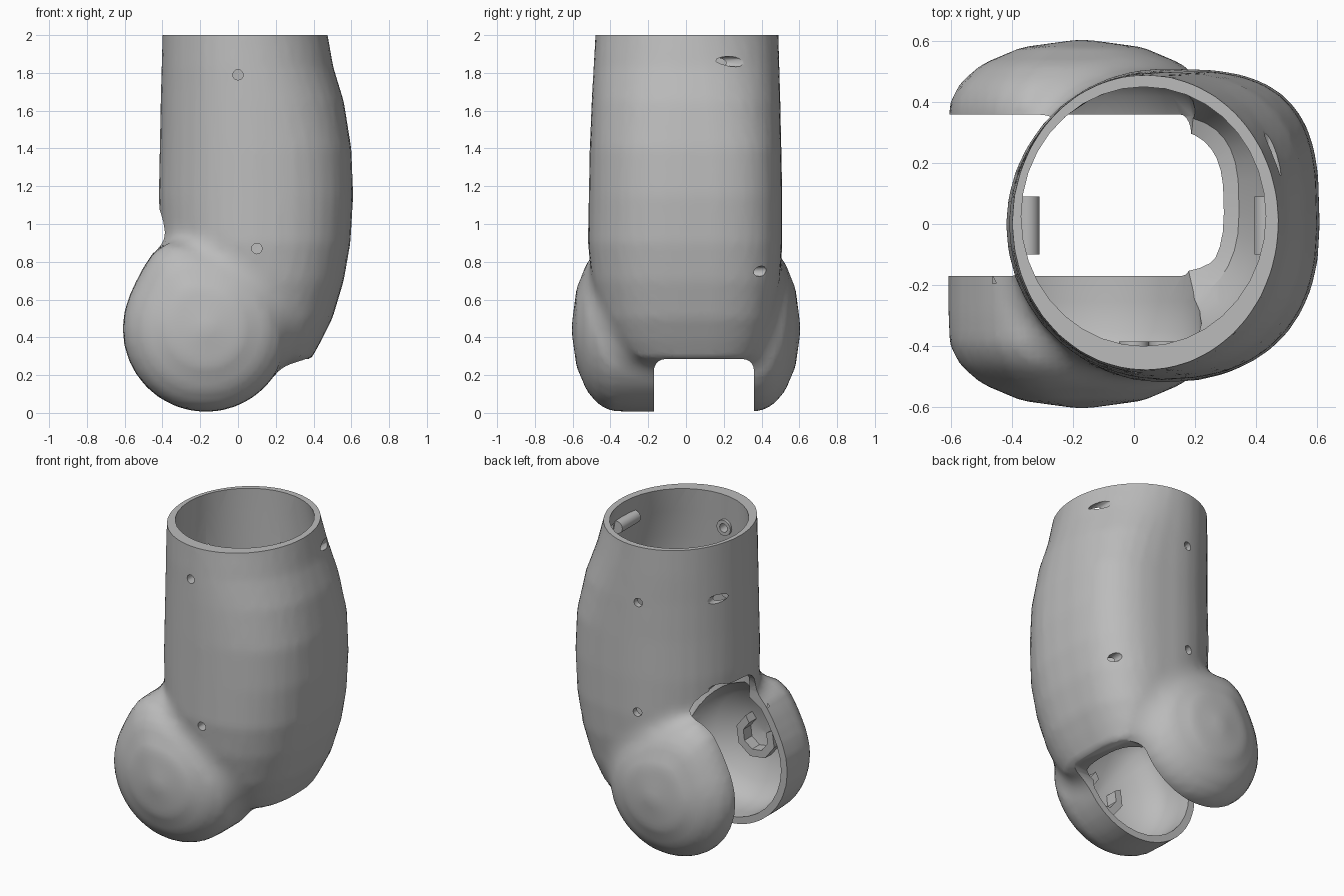
import bpy, bmesh, math
from mathutils import kdtree

if bpy.data.objects.get("Cube"):
    bpy.data.objects.remove(bpy.data.objects["Cube"])

grey = bpy.data.materials.new("plain grey")
grey.use_nodes = True
COLOUR = (0.5, 0.5, 0.5, 1)
grey.diffuse_color = COLOUR
grey.node_tree.nodes["Principled BSDF"].inputs["Base Color"].default_value = COLOUR


def loft(name, rings):
    """Closed solid skinned through rings of equal point count."""
    bm = bmesh.new()
    loops = [[bm.verts.new(p) for p in ring] for ring in rings]
    n = len(loops[0])
    for a, b in zip(loops, loops[1:]):
        for i in range(n):
            j = (i + 1) % n
            bm.faces.new((a[i], a[j], b[j], b[i]))
    bm.faces.new(loops[0])
    bm.faces.new(loops[-1])
    bmesh.ops.recalc_face_normals(bm, faces=bm.faces)
    me = bpy.data.meshes.new(name)
    bm.to_mesh(me)
    bm.free()
    me.materials.append(grey)
    ob = bpy.data.objects.new(name, me)
    bpy.context.collection.objects.link(ob)
    return ob


def apply(body, mod):
    bpy.context.view_layer.objects.active = body
    bpy.ops.object.modifier_apply(modifier=mod.name)


def combine(body, other, mode):
    """Boolean a helper solid into the body, then discard it."""
    mod = body.modifiers.new(mode, 'BOOLEAN')
    mod.operation, mod.object, mod.solver = mode, other, 'EXACT'
    apply(body, mod)
    bpy.data.objects.remove(other)


def blend_creases(body, reach, passes):
    """Remesh evenly and soften the surface around its concave creases."""
    bm = bmesh.new()
    bm.from_mesh(body.data)
    marks = []
    for e in bm.edges:
        if len(e.link_faces) == 2 and e.calc_face_angle_signed(0) < -.25:
            a, b = (v.co for v in e.verts)
            marks += [a.lerp(b, t / 4) for t in range(5)]
    bm.free()
    tree = kdtree.KDTree(len(marks))
    for i, p in enumerate(marks):
        tree.insert(p, i)
    tree.balance()
    mod = body.modifiers.new("even", 'REMESH')
    mod.mode, mod.voxel_size = 'VOXEL', .03
    apply(body, mod)
    bm = bmesh.new()
    bm.from_mesh(body.data)
    if marks:
        near = [v for v in bm.verts if tree.find(v.co)[2] < reach]
        for _ in range(passes):
            bmesh.ops.smooth_vert(bm, verts=near, factor=.5,
                                  use_axis_x=True, use_axis_y=True, use_axis_z=True)
    bm.to_mesh(body.data)
    bm.free()


# Tube stations: z, x min, x max, y min, y max
STATIONS = [
    (2.1, -.395, .455, -.475, .487), (2.0, -.40, .475, -.48, .49),
    (1.83, -.405, .505, -.49, .495), (1.65, -.41, .56, -.50, .50),
    (1.4, -.415, .60, -.51, .505), (1.15, -.42, .61, -.515, .51),
    (.9, -.41, .595, -.52, .51), (.7, -.40, .56, -.50, .50),
    (.5, -.38, .50, -.46, .47), (.38, -.35, .44, -.42, .44),
    (.29, -.30, .39, -.36, .40), (.23, -.20, .24, -.25, .27)]


def tube(name, left=0, right=0, front=0, back=0, lift=0):
    rings = []
    for z, x0, x1, y0, y1 in STATIONS:
        x0, x1, y0, y1 = x0 + left, x1 - right, y0 + front, y1 - back
        swell = min(1, max(0, (2 - z) / .6))
        ring = []
        for i in range(36):
            a = math.tau * i / 36
            c, s = math.cos(a), math.sin(a)
            # The bulging side is squarer, most of all towards the back
            square = 0 if c < 0 else (1.1 if s > 0 else .35)
            power = 2 / (2 + square * swell)
            ring.append(((x0 + x1) / 2 + (x1 - x0) / 2 * math.copysign(abs(c) ** power, c),
                         (y0 + y1) / 2 + (y1 - y0) / 2 * math.copysign(abs(s) ** power, s),
                         z + lift))
        rings.append(ring)
    return loft(name, rings)


# Knee drum: domed on both ends, slightly drawn up into the tube wall
DOME = [(.02, .605), (.2, .58), (.33, .525), (.4, .465), (.435, .40), (.44, .3)]


def drum(name, inset=0):
    half = [(max(r - inset, .01), y - inset) for r, y in DOME]
    profile = half + [(r, -y) for r, y in reversed(half)]
    rings = []
    for r, y in profile:
        ring = []
        for i in range(32):
            deg = 360 * i / 32
            k = r * (1 + .14 * math.exp(-((deg - 116) / 20) ** 2))
            a = math.radians(deg)
            ring.append((-.17 + k * math.cos(a), y, .445 + k * math.sin(a)))
        rings.append(ring)
    return loft(name, rings)


def rod(name, x, z, y0, y1, r, sides=16):
    return loft(name, [[(x + r * math.cos(math.tau * i / sides), y,
                         z + r * math.sin(math.tau * i / sides)) for i in range(sides)]
                       for y in (y0, y1)])


def arch(name, x0, x1, top, r):
    """Slot cutter running along x with rounded upper corners."""
    outline = [(-.17, -.3), (.36, -.3)]
    for cy, start in ((.36 - r, 0), (-.17 + r, 90)):
        for k in range(6):
            a = math.radians(start + 18 * k)
            outline.append((cy + r * math.cos(a), top - r + r * math.sin(a)))
    return loft(name, [[(x, y, z) for y, z in outline] for x in (x0, x1)])


# Hollow shell: tube and drum melt together, then get trimmed and emptied
body = tube("limb_shell")
combine(body, drum("drum"), 'UNION')
blend_creases(body, .09, 10)
trim = [[(x, y, z) for x, y in ((-1, -1), (1, -1), (1, 1), (-1, 1))] for z in (2, 3)]
combine(body, loft("top_trim", trim), 'DIFFERENCE')
combine(body, tube("tube_cavity", .03, .045, .08, .04, .015), 'DIFFERENCE')
combine(body, drum("drum_cavity", .045), 'DIFFERENCE')

# Screw bosses on the inside walls
for x, z in ((0, 1.79), (.1, .87)):
    combine(body, rod("front_boss", x, z, -.46, -.385, .05), 'UNION')
for x, z in ((.435, 1.86), (-.35, 1.65)):
    combine(body, rod("side_boss", x, z, -.1, .09, .04), 'UNION')

# Joint slot: low through the whole base, tall on one side
combine(body, arch("low_slot", -1, 1, .285, .06), 'DIFFERENCE')
combine(body, arch("tall_slot", -1, -.12, 1.08, .17), 'DIFFERENCE')

# Screw holes: x, z, y from, y to
HOLES = [(0, 1.79, -.8, -.3), (.1, .87, -.8, -.3), (0, 1.64, .3, .8), (0, .93, .3, .8),
         (.455, 1.86, .1, .8), (.475, .75, .15, .8), (-.365, 1.65, .1, .8), (-.37, 1.07, .1, .8)]
for hole in HOLES:
    combine(body, rod("drill", *hole, .028, 12), 'DIFFERENCE')

# Open octagonal sockets inside both knobs
for side, label in ((-1, "front"), (1, "back")):
    rings = []
    for k in range(7):
        a = math.radians(150 + 45 * k)
        rings.append([(-.17 + r * math.cos(a), side * y, .445 + r * math.sin(a))
                      for r, y in ((.09, .565), (.14, .565), (.14, .47), (.09, .47))])
    loft(label + "_knob_socket", rings)

# Smooth shading with crisp rims
bpy.ops.object.select_all(action='DESELECT')
body.select_set(True)
bpy.context.view_layer.objects.active = body
bpy.ops.object.shade_smooth_by_angle(angle=math.radians(32))
